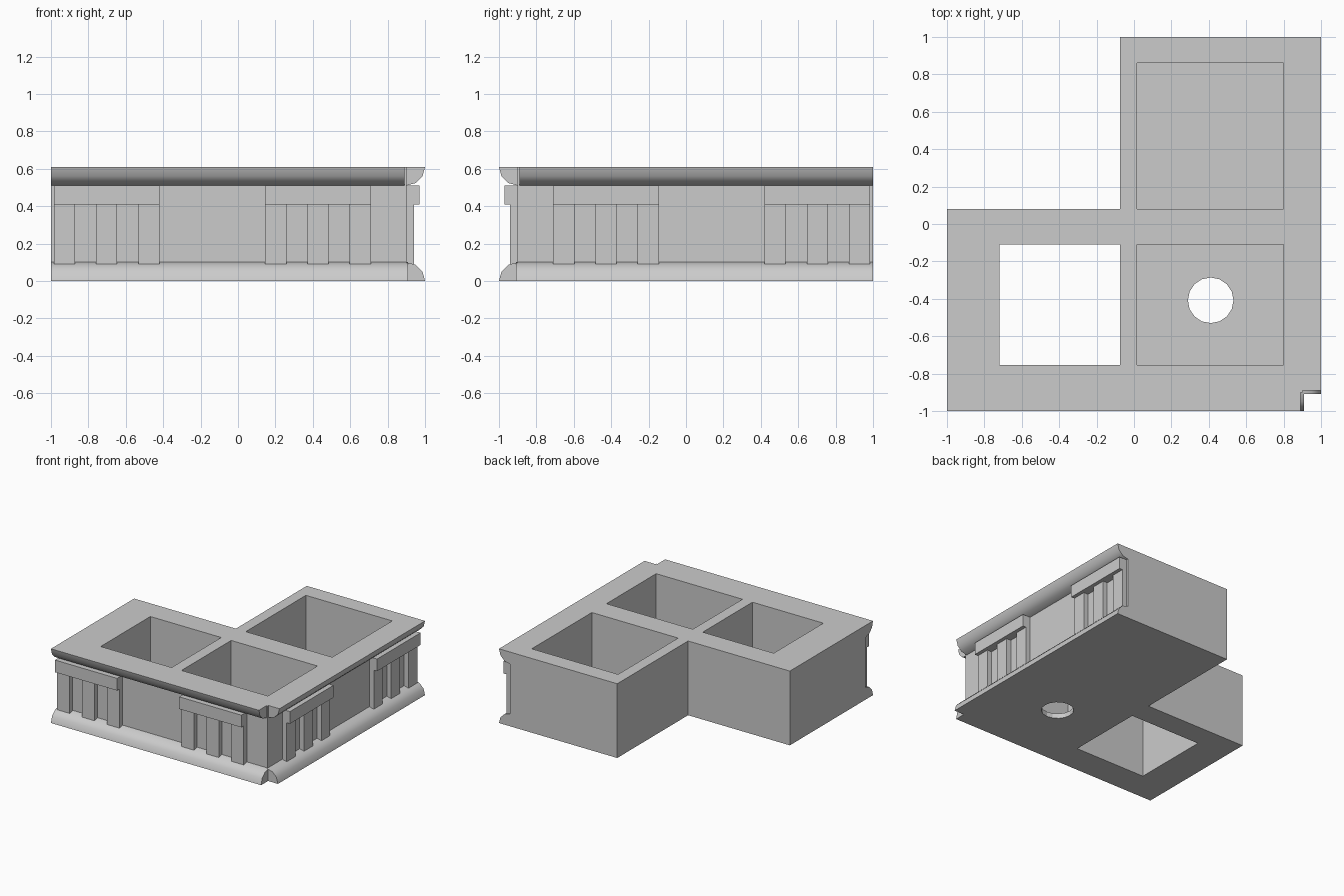
import bpy, bmesh, math
from mathutils import Vector

if "Cube" in bpy.data.objects:
    bpy.data.objects.remove(bpy.data.objects["Cube"])

stone = bpy.data.materials.new("grey stone")
stone.diffuse_color = (0.6, 0.6, 0.6, 1)
stone.use_nodes = True
stone.node_tree.nodes["Principled BSDF"].inputs["Base Color"].default_value = stone.diffuse_color

HEIGHT, WALL, R = 0.61, 0.90, 0.10


def prism(name, base, direction, side=False):
    """Extrude a polygon; side=True reflects it from the front to the right."""
    bm = bmesh.new()
    d = Vector(direction)
    lower = [bm.verts.new(p) for p in base]
    upper = [bm.verts.new(Vector(p) + d) for p in base]
    bm.faces.new(lower)
    bm.faces.new(upper)
    for i in range(len(base)):
        j = (i + 1) % len(base)
        bm.faces.new((lower[i], lower[j], upper[j], upper[i]))
    if side:
        for v in bm.verts:
            v.co.x, v.co.y = -v.co.y, -v.co.x
    bmesh.ops.recalc_face_normals(bm, faces=bm.faces)
    mesh = bpy.data.meshes.new(name)
    bm.to_mesh(mesh)
    bm.free()
    mesh.materials.append(stone)
    obj = bpy.data.objects.new(name, mesh)
    bpy.context.collection.objects.link(obj)
    return obj


def box(name, x0, x1, y0, y1, z0, z1, side=False):
    base = [(x0, y0, z0), (x1, y0, z0), (x1, y1, z0), (x0, y1, z0)]
    return prism(name, base, (0, 0, z1 - z0), side)


# L-shaped body
outline = [(-1, -WALL), (WALL, -WALL), (WALL, 1), (-0.075, 1), (-0.075, 0.08), (-1, 0.08)]
body = prism("body", [(x, y, 0) for x, y in outline], (0, 0, HEIGHT))

# Cutters: two floored pockets, one open shaft, one drain hole
FLOOR = 0.04
circle = [(0.41 + 0.122 * math.cos(i * math.tau / 16),
           -0.408 + 0.122 * math.sin(i * math.tau / 16), -0.1) for i in range(16)]
cutters = [
    box("back_pocket_cutter", 0.015, 0.80, 0.08, 0.86, FLOOR, 0.8),
    box("front_pocket_cutter", 0.015, 0.80, -0.755, -0.11, FLOOR, 0.8),
    box("shaft_cutter", -0.72, -0.075, -0.755, -0.11, -0.1, 0.8),
    prism("drain_cutter", circle, (0, 0, 0.3)),
]
for c in cutters:
    mod = body.modifiers.new(c.name, 'BOOLEAN')
    mod.operation = 'DIFFERENCE'
    mod.solver = 'EXACT'
    mod.object = c

# Bake the cuts and drop the cutters
graph = bpy.context.evaluated_depsgraph_get()
cut_mesh = bpy.data.meshes.new_from_object(body.evaluated_get(graph))
body.modifiers.clear()
body.data = cut_mesh
for c in cutters:
    bpy.data.objects.remove(c)

# Quarter-round mouldings and pilaster groups on the front and right walls
arc = [(R * math.cos(a), R * math.sin(a)) for a in (math.radians(30 * i) for i in range(4))]
for label, side in (("front", False), ("right", True)):
    base = [(-1, -WALL, 0)] + [(-1, -WALL - u, v) for u, v in arc]
    crown = [(-1, -WALL, HEIGHT)] + [(-1, -WALL - u, HEIGHT - v) for u, v in arc]
    mouldings = [
        prism(label + "_base_moulding", base, (1.91, 0, 0), side),
        prism(label + "_crown_moulding", crown, (1.89, 0, 0), side),
    ]
    for m in mouldings:
        bpy.ops.object.select_all(action='DESELECT')
        m.select_set(True)
        bpy.context.view_layer.objects.active = m
        bpy.ops.object.shade_smooth_by_angle(angle=math.radians(35))

    for group, x in (("outer", -0.985), ("corner", 0.145)):
        box(f"{label}_{group}_capital", x, x + 0.565, -0.97, -WALL, 0.41, 0.51, side)
        for k in range(3):
            px = x + 0.226 * k
            box(f"{label}_{group}_pilaster_{k + 1}", px, px + 0.113, -0.94, -WALL, 0.09, 0.41, side)
